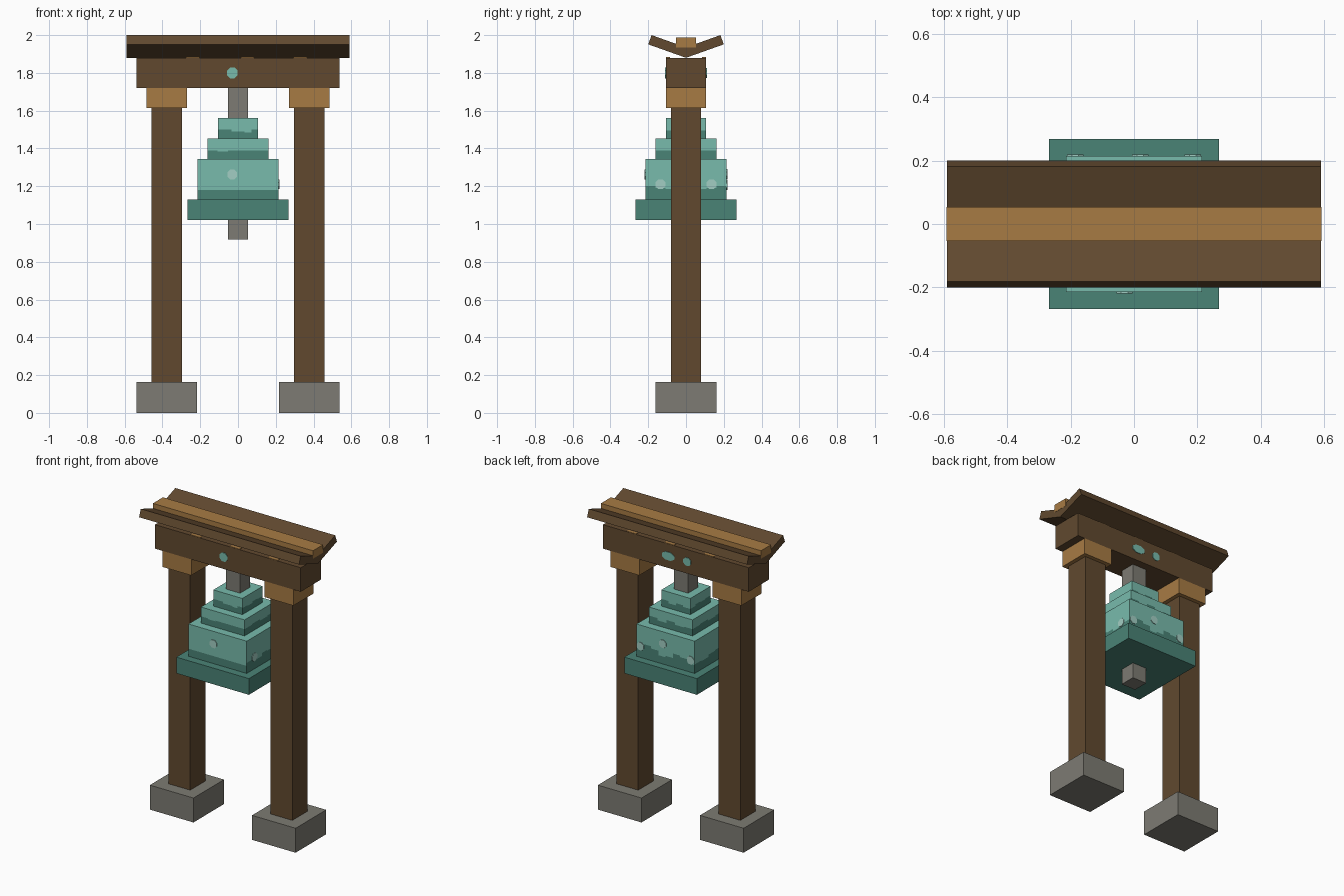
import bpy, bmesh, math
from mathutils import Matrix, Vector

cube = bpy.data.objects.get("Cube")
if cube:
    bpy.data.objects.remove(cube, do_unlink=True)


def material(name, rgb):
    lin = [((c / 255 + 0.055) / 1.055) ** 2.4 for c in rgb] + [1.0]
    m = bpy.data.materials.new(name)
    m.use_nodes = True
    m.diffuse_color = lin
    m.node_tree.nodes["Principled BSDF"].inputs["Base Color"].default_value = lin
    return m


WOOD = material("brown wood", (97, 73, 47))
OCHRE = material("ochre wood", (167, 123, 68))
STONE = material("grey stone", (125, 123, 115))
LIGHT = material("light patina", (120, 187, 172))
DARK = material("dark patina", (74, 131, 118))
PALE = material("pale patina", (162, 206, 195))


def finish(name, bm, mats):
    me = bpy.data.meshes.new(name)
    bm.to_mesh(me)
    bm.free()
    for m in mats:
        me.materials.append(m)
    ob = bpy.data.objects.new(name, me)
    bpy.context.scene.collection.objects.link(ob)
    return ob


def box(name, mat, x, y, z):
    """Box from (min, max) ranges."""
    bm = bmesh.new()
    bmesh.ops.create_cube(bm, size=1)
    for v in bm.verts:
        v.co = [r[0] if c < 0 else r[1] for c, r in zip(v.co, (x, y, z))]
    return finish(name, bm, [mat])


def sym(h):
    return (-h, h)


def side_matrix(side):
    """Side 0 front, 1 right (+x), 2 back, 3 left (-x)."""
    return Matrix.Rotation(side * math.pi / 2, 4, 'Z')


def spot(name, mat, side, dist, u, z, ru=0.028, rz=0.028):
    """Thin eight-sided plate on a wall; u runs to the right seen from outside."""
    bm = bmesh.new()
    bmesh.ops.create_cone(bm, cap_ends=True, segments=8, radius1=1, radius2=1, depth=0.008,
                          matrix=Matrix.Rotation(math.pi / 8, 4, 'Z'))
    place = (side_matrix(side) @ Matrix.Translation((u, -dist, z))
             @ Matrix.Rotation(math.pi / 2, 4, 'X') @ Matrix.Diagonal((ru, rz, 1, 1)))
    bmesh.ops.transform(bm, matrix=place, verts=bm.verts)
    return finish(name, bm, [mat])


def bell_tier(name, h, z0, z1, waves):
    """Square tier: light above and dark below a stepped line on each side."""
    bm = bmesh.new()

    def quad(pts, index, rot=Matrix.Identity(4)):
        bm.faces.new([bm.verts.new(rot @ Vector(p)) for p in pts]).material_index = index

    for side, wave in enumerate(waves):
        rot = side_matrix(side)
        n = len(wave)
        for i, zs in enumerate(wave):
            a, b = -h + 2 * h * i / n, -h + 2 * h * (i + 1) / n
            for lo, hi, index in ((z0, zs, 1), (zs, z1, 0)):
                quad([(a, -h, lo), (b, -h, lo), (b, -h, hi), (a, -h, hi)], index, rot)
    quad([(-h, -h, z1), (h, -h, z1), (h, h, z1), (-h, h, z1)], 0)
    quad([(-h, h, z0), (h, h, z0), (h, -h, z0), (-h, -h, z0)], 1)
    return finish(name, bm, [LIGHT, DARK])


# Two posts with stone feet and capitals
for label, cx in (("right", -0.377), ("left", 0.377)):
    for part, mat, h, z in (("foot", STONE, 0.161, (0, 0.163)),
                            ("post", WOOD, 0.08, (0.163, 1.613)),
                            ("capital", OCHRE, 0.107, (1.613, 1.72))):
        box(f"{label}_{part}", mat, (cx - h, cx + h), sym(h), z)

# Cross beam with patina marks and ochre flecks on its top
box("cross_beam", WOOD, sym(0.538), sym(0.107), (1.72, 1.88))
spot("beam_mark_front", LIGHT, 0, 0.107, -0.03, 1.80, 0.031, 0.031)
spot("beam_mark_back_wide", LIGHT, 2, 0.107, -0.055, 1.80, 0.05, 0.029)
spot("beam_mark_back_small", LIGHT, 2, 0.107, 0.085, 1.80, 0.03, 0.029)
for s in (-1, 1):
    for i, x in enumerate((-0.24, 0.05, 0.33)):
        box(f"beam_fleck_{'front' if s < 0 else 'back'}_{i}", OCHRE, (x - 0.035, x + 0.035),
            sorted((s * 0.085, s * 0.106)), (1.88, 1.883))

# V-shaped roof, extruded along x
profile = [(0, 1.88), (0.2, 1.951), (0.182, 2.0), (0, 1.935), (-0.182, 2.0), (-0.2, 1.951)]
bm = bmesh.new()
for half in (profile[:4], [profile[0], profile[3], profile[4], profile[5]]):
    face = bm.faces.new([bm.verts.new((-0.59, y, z)) for y, z in half])
    ext = bmesh.ops.extrude_face_region(bm, geom=[face], use_keep_orig=True)
    new = [g for g in ext["geom"] if isinstance(g, bmesh.types.BMVert)]
    bmesh.ops.translate(bm, verts=new, vec=(1.18, 0, 0))
bmesh.ops.recalc_face_normals(bm, faces=bm.faces)
finish("roof", bm, [WOOD])
box("roof_ridge", OCHRE, sym(0.591), sym(0.053), (1.934, 1.987))

# Bell: hanger, three stepped tiers, lip and clapper
box("bell_hanger", STONE, sym(0.053), sym(0.053), (1.56, 1.72))
bell_tier("bell_crown", 0.107, 1.452, 1.56, [
    [1.50, 1.50, 1.49, 1.49, 1.485, 1.50], [1.495, 1.49, 1.50, 1.495],
    [1.50, 1.485, 1.50, 1.49], [1.49, 1.50, 1.495, 1.50]])
bell_tier("bell_shoulder", 0.161, 1.345, 1.452, [
    [1.39, 1.385, 1.39, 1.39, 1.39, 1.39], [1.39, 1.395, 1.385, 1.39],
    [1.395, 1.38, 1.40, 1.385, 1.39], [1.39, 1.395, 1.385, 1.39]])
bell_tier("bell_body", 0.215, 1.13, 1.345, [
    [1.18], [1.20, 1.19, 1.185, 1.205, 1.20, 1.185, 1.19, 1.20],
    [1.20, 1.225, 1.21, 1.18, 1.19, 1.22, 1.21, 1.185],
    [1.19, 1.185, 1.20, 1.205, 1.19, 1.20]])
box("bell_lip", DARK, sym(0.268), sym(0.268), (1.022, 1.13))
box("bell_clapper", STONE, sym(0.053), sym(0.053), (0.917, 1.022))

# Pale spots on the bell body: side, sideways position, height
for i, (side, u, z) in enumerate(((0, -0.03, 1.262), (1, -0.135, 1.21), (1, 0.135, 1.21),
                                  (2, -0.185, 1.205), (2, -0.02, 1.265), (2, 0.185, 1.21))):
    spot(f"bell_spot_{i}", PALE, side, 0.215, u, z)
